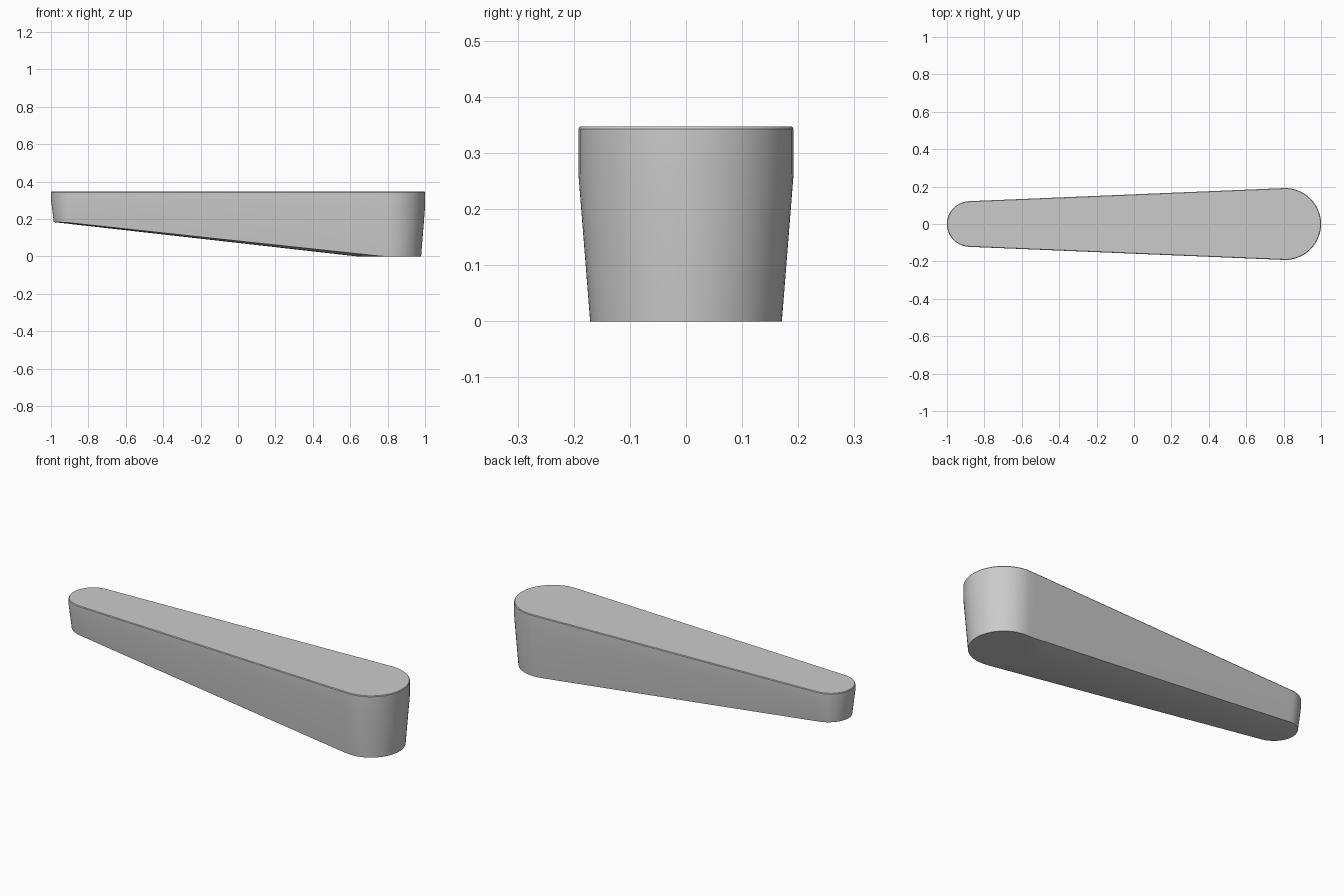
import bpy, bmesh, math

cube = bpy.data.objects.get("Cube")
if cube:
    bpy.data.objects.remove(cube, do_unlink=True)

# Plan shape: hull of a small and a large circle
SMALL_X, SMALL_R = -0.878, 0.122
LARGE_X, LARGE_R = 0.808, 0.192
TOP = 0.347
TANGENT = math.pi / 2 + math.asin((LARGE_R - SMALL_R) / (LARGE_X - SMALL_X))
ARC, STRAIGHT, ACROSS = 14, 50, 12


def outline(inset_small, inset_large):
    """Half of the plan outline, from the small tip to the large tip."""
    def arc(cx, r, a, b):
        angles = [a + (b - a) * i / ARC for i in range(ARC + 1)]
        return [(cx + r * math.cos(t), r * math.sin(t)) for t in angles]
    small = arc(SMALL_X, SMALL_R - inset_small, math.pi, TANGENT)
    large = arc(LARGE_X, LARGE_R - inset_large, TANGENT, 0)
    (x0, y0), (x1, y1) = small[-1], large[0]
    straight = [(x0 + (x1 - x0) * i / STRAIGHT, y0 + (y1 - y0) * i / STRAIGHT)
                for i in range(1, STRAIGHT)]
    return small + straight + large


def underside(x, y):
    """Sloping, slightly rounded belly that ends in a flat foot."""
    return max(0, 0.113 * (0.64 - x) + 0.55 * y * y)


# Rings of the wall: top edge, chamfer, start of taper, lower rim
top_edge = outline(0.003, 0.003)
wall = outline(0, 0)
rim = outline(0.015, 0.021)

bm = bmesh.new()
sections = []
for (tx, ty), (wx, wy), (rx, ry) in zip(top_edge, wall, rim):
    low = underside(rx, ry)
    side = [(tx, ty, TOP), (wx, wy, TOP - 0.004),
            (wx, wy, low + 0.76 * (TOP - low))]
    belly = []
    for j in range(ACROSS + 1):
        y = ry * (1 - 2 * j / ACROSS)
        belly.append((rx, y, underside(rx, y)))
    mirrored = [(x, -y, z) for x, y, z in reversed(side)]
    sections.append([bm.verts.new(p) for p in side + belly + mirrored])

# Skin neighbouring sections
for a, b in zip(sections, sections[1:]):
    for j in range(len(a)):
        k = (j + 1) % len(a)
        bm.faces.new((a[j], a[k], b[k], b[j]))
bmesh.ops.remove_doubles(bm, verts=bm.verts, dist=0.00005)
bmesh.ops.recalc_face_normals(bm, faces=bm.faces)

mesh = bpy.data.meshes.new("tapered_lever")
bm.to_mesh(mesh)
bm.free()
lever = bpy.data.objects.new("tapered_lever", mesh)
bpy.context.collection.objects.link(lever)

# Plain grey
grey = bpy.data.materials.new("plain_grey")
grey.use_nodes = True
colour = (0.6, 0.6, 0.6, 1)
grey.diffuse_color = colour
grey.node_tree.nodes["Principled BSDF"].inputs["Base Color"].default_value = colour
mesh.materials.append(grey)

bpy.ops.object.select_all(action='DESELECT')
lever.select_set(True)
bpy.context.view_layer.objects.active = lever
bpy.ops.object.shade_smooth_by_angle(angle=math.radians(30))
